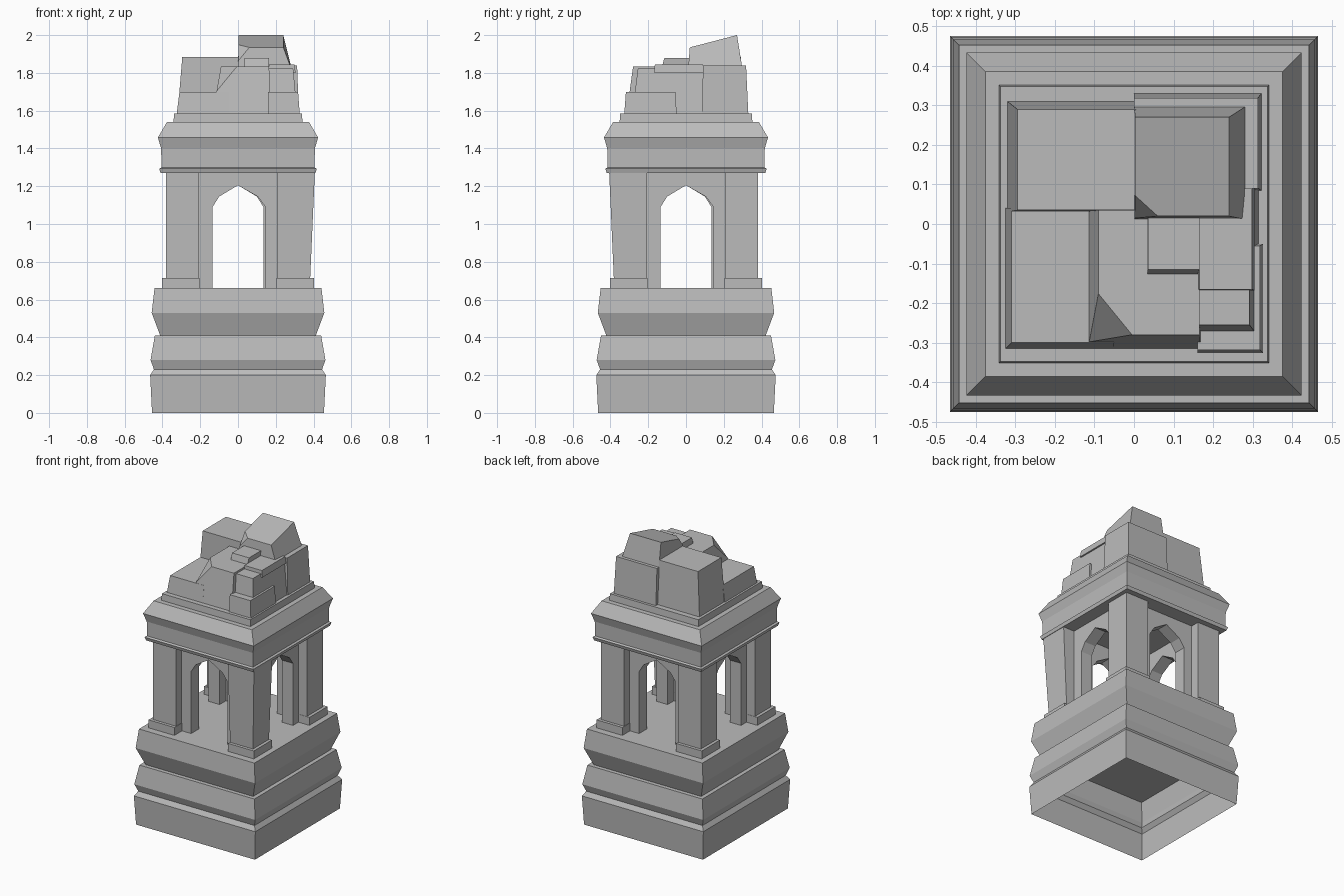
import bpy
import bmesh
from mathutils import Vector

cube = bpy.data.objects.get("Cube")
if cube:
    bpy.data.objects.remove(cube, do_unlink=True)

GREY = (0.5, 0.5, 0.5, 1.0)
stone = bpy.data.materials.new("weathered_stone")
stone.use_nodes = True
stone.diffuse_color = GREY
stone.node_tree.nodes["Principled BSDF"].inputs["Base Color"].default_value = GREY


def finish(name, bm, fix_normals=True):
    if fix_normals:
        bmesh.ops.recalc_face_normals(bm, faces=bm.faces)
    mesh = bpy.data.meshes.new(name)
    bm.to_mesh(mesh)
    bm.free()
    mesh.materials.append(stone)
    obj = bpy.data.objects.new(name, mesh)
    bpy.context.collection.objects.link(obj)
    return obj


def loft(name, rings, cap_bottom=True):
    """Skin rectangular rings given as (x0, x1, y0, y1, z)."""
    bm = bmesh.new()
    loops = [[bm.verts.new(p) for p in
              ((x0, y0, z), (x1, y0, z), (x1, y1, z), (x0, y1, z))]
             for x0, x1, y0, y1, z in rings]
    for low, high in zip(loops, loops[1:]):
        for i in range(4):
            j = (i + 1) % 4
            bm.faces.new((low[i], low[j], high[j], high[i]))
    bm.faces.new(loops[-1])
    if cap_bottom:
        bm.faces.new(loops[0][::-1])
    return finish(name, bm, cap_bottom)


def moulding(name, profile, cap_bottom=True):
    """Square moulding from (half width, z) pairs, slightly deeper than wide."""
    return loft(name, [(-w, w, -w - 0.01, w + 0.01, z) for w, z in profile], cap_bottom)


def block(name, base, z0, top, z1):
    """Tapered block; base and top are (x0, x1, y0, y1)."""
    return loft(name, [(*base, z0), (*top, z1)])


def chip(obj, a, b, c, inside):
    """Break off the part of a block beyond the plane through a, b and c."""
    a, b, c = Vector(a), Vector(b), Vector(c)
    normal = (b - a).cross(c - a).normalized()
    if (Vector(inside) - a).dot(normal) > 0:
        normal.negate()
    bm = bmesh.new()
    bm.from_mesh(obj.data)
    cut = bmesh.ops.bisect_plane(bm, geom=bm.verts[:] + bm.edges[:] + bm.faces[:],
                                 plane_co=a, plane_no=normal, clear_outer=True)
    edges = [e for e in cut["geom_cut"] if isinstance(e, bmesh.types.BMEdge)]
    bmesh.ops.holes_fill(bm, edges=edges)
    bmesh.ops.recalc_face_normals(bm, faces=bm.faces)
    bm.to_mesh(obj.data)
    bm.free()


# Hollow base, open underneath, and the flared pedestal on it
moulding("lower_base", [(0.455, 0), (0.465, 0.2), (0.445, 0.23),
                        (0.463, 0.28), (0.44, 0.41)], cap_bottom=False)
moulding("pedestal", [(0.412, 0.41), (0.457, 0.53), (0.442, 0.66)])

# Corner feet and columns; one column leans outwards at the top
for sx, side in ((-1, "right"), (1, "left")):
    for sy, end in ((-1, "front"), (1, "back")):
        def corner(inner, outer):
            return (*sorted((sx * inner, sx * outer)), *sorted((sy * inner, sy * outer)))
        lean = 0.025 if (sx, sy) == (1, -1) else 0
        block(f"{end}_{side}_foot", corner(0.205, 0.403), 0.655, corner(0.205, 0.403), 0.715)
        block(f"{end}_{side}_column", corner(0.207, 0.382), 0.71,
              corner(0.207, 0.382 + lean), 1.28)

# Pointed arch panel between each pair of columns
ARCH = [(-0.21, 0.655), (-0.135, 0.655), (-0.135, 1.09), (-0.1, 1.145), (0, 1.205),
        (0.105, 1.145), (0.145, 1.09), (0.145, 0.655), (0.21, 0.655),
        (0.21, 1.28), (-0.21, 1.28)]
for turn, name in enumerate(("front", "left", "back", "right")):
    bm = bmesh.new()
    face = bm.faces.new([bm.verts.new((x, -0.32, z)) for x, z in ARCH])
    extruded = bmesh.ops.extrude_face_region(bm, geom=[face])
    bmesh.ops.translate(bm, vec=(0, 0.085, 0),
                        verts=[v for v in extruded["geom"] if isinstance(v, bmesh.types.BMVert)])
    panel = finish(f"{name}_arch", bm)
    panel.rotation_euler.z = turn * 1.5708

# Cornice and the slab above it
moulding("cornice", [(0.41, 1.27), (0.417, 1.293), (0.405, 1.3), (0.407, 1.4),
                     (0.424, 1.458), (0.376, 1.54)])
moulding("roof_slab", [(0.342, 1.535), (0.338, 1.585)])

# Broken stonework of the ruined top
block("rubble_back_right", (-0.32, 0.01, 0.03, 0.31), 1.58, (-0.295, 0.005, 0.035, 0.29), 1.885)
block("rubble_front_right", (-0.325, -0.05, -0.315, 0.04), 1.58, (-0.31, -0.05, -0.3, 0.04), 1.7)
middle = block("rubble_front_middle", (-0.135, 0.17, -0.315, 0.05), 1.58,
               (-0.09, 0.165, -0.28, 0.05), 1.835)
chip(middle, (-0.115, -0.3, 1.7), (-0.095, -0.17, 1.835), (-0.005, -0.28, 1.835), (0, 0, 1.6))
block("rubble_back_left", (0, 0.322, 0.085, 0.33), 1.58, (0, 0.313, 0.09, 0.318), 1.838)
block("rubble_front_left_low", (0.16, 0.327, -0.327, -0.05), 1.58,
      (0.16, 0.318, -0.318, -0.055), 1.7)
block("rubble_front_left_high", (0.158, 0.315, -0.285, 0.09), 1.58,
      (0.158, 0.292, -0.255, 0.09), 1.822)
block("rubble_left_ledge", (0.158, 0.305, -0.168, 0.09), 1.8, (0.165, 0.298, -0.165, 0.09), 1.845)
block("rubble_small_stone", (0.033, 0.16, -0.13, 0.04), 1.82, (0.035, 0.165, -0.115, 0.04), 1.878)

# Highest stone, with a sloping top and a broken corner
peak = block("rubble_peak", (0, 0.29, 0.01, 0.302), 1.8, (0.003, 0.24, 0.02, 0.27), 2.0)
for vert in peak.data.vertices:
    if vert.co.z > 1.9 and vert.co.y < 0.1:
        vert.co.z = 1.935
chip(peak, (0, 0.075, 1.95), (0.06, 0.02, 1.935), (0, 0.02, 1.87), (0.15, 0.2, 1.85))
